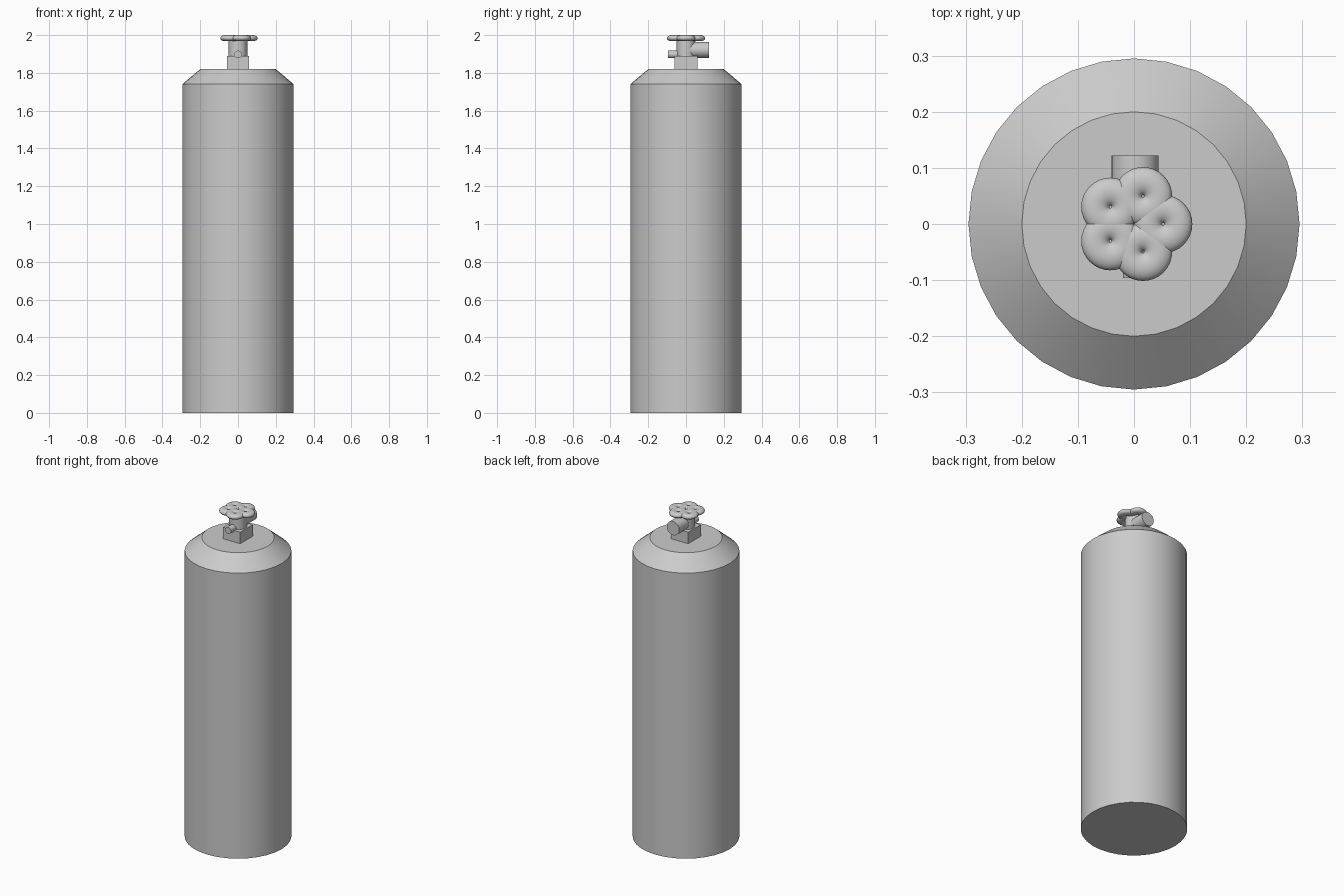
import bpy, math

if "Cube" in bpy.data.objects:
    bpy.data.objects.remove(bpy.data.objects["Cube"])

def finish(ob, name, smooth=True):
    ob.name = name
    if smooth:
        bpy.ops.object.shade_smooth_by_angle(angle=math.radians(30))
    return ob

def cylinder_z(name, r1, r2, z0, z1, sides):
    bpy.ops.mesh.primitive_cone_add(vertices=sides, radius1=r1, radius2=r2, depth=z1 - z0,
                                    location=(0, 0, (z0 + z1) / 2))
    return finish(bpy.context.object, name)

def cylinder_y(name, r, y0, y1, x, z, sides):
    bpy.ops.mesh.primitive_cylinder_add(vertices=sides, radius=r, depth=y1 - y0,
                                        location=(x, (y0 + y1) / 2, z),
                                        rotation=(math.pi / 2, 0, 0))
    return finish(bpy.context.object, name)

# tank: one lathed shell with a bevelled shoulder
SIDES = 32
rings = [(0.295, 0), (0.295, 1.74), (0.2, 1.82)]
verts = [(r * math.cos(2 * math.pi * i / SIDES), r * math.sin(2 * math.pi * i / SIDES), z)
         for r, z in rings for i in range(SIDES)]
faces = [(k * SIDES + i, k * SIDES + (i + 1) % SIDES,
          (k + 1) * SIDES + (i + 1) % SIDES, (k + 1) * SIDES + i)
         for k in range(len(rings) - 1) for i in range(SIDES)]
faces += [tuple(reversed(range(SIDES))), tuple(range(2 * SIDES, 3 * SIDES))]
mesh = bpy.data.meshes.new("tank_body")
mesh.from_pydata(verts, [], faces)
tank = bpy.data.objects.new("tank_body", mesh)
bpy.context.collection.objects.link(tank)
bpy.context.view_layer.objects.active = tank
tank.select_set(True)
finish(tank, "tank_body")

# valve block
bpy.ops.mesh.primitive_cube_add(size=1, location=(0, 0, 1.855))
block = bpy.context.object
block.scale = (0.115, 0.122, 0.07)
finish(block, "valve_block", smooth=False)

# valve stem, front nipple and rear outlet
cylinder_z("valve_stem", 0.049, 0.049, 1.89, 1.978, 32)
cylinder_y("front_nipple", 0.02, -0.096, 0, 0, 1.898, 24)
cylinder_y("rear_outlet", 0.042, 0, 0.122, 0.002, 1.922, 32)

# handwheel: five overlapping flattened ring lobes
for i in range(5):
    a = 2 * math.pi * i / 5
    bpy.ops.mesh.primitive_torus_add(major_radius=0.027, minor_radius=0.025,
                                     major_segments=32, minor_segments=16,
                                     location=(0.052 * math.cos(a), 0.052 * math.sin(a), 1.984))
    lobe = bpy.context.object
    lobe.scale.z = 0.64
    finish(lobe, f"handwheel_lobe_{i + 1}")
